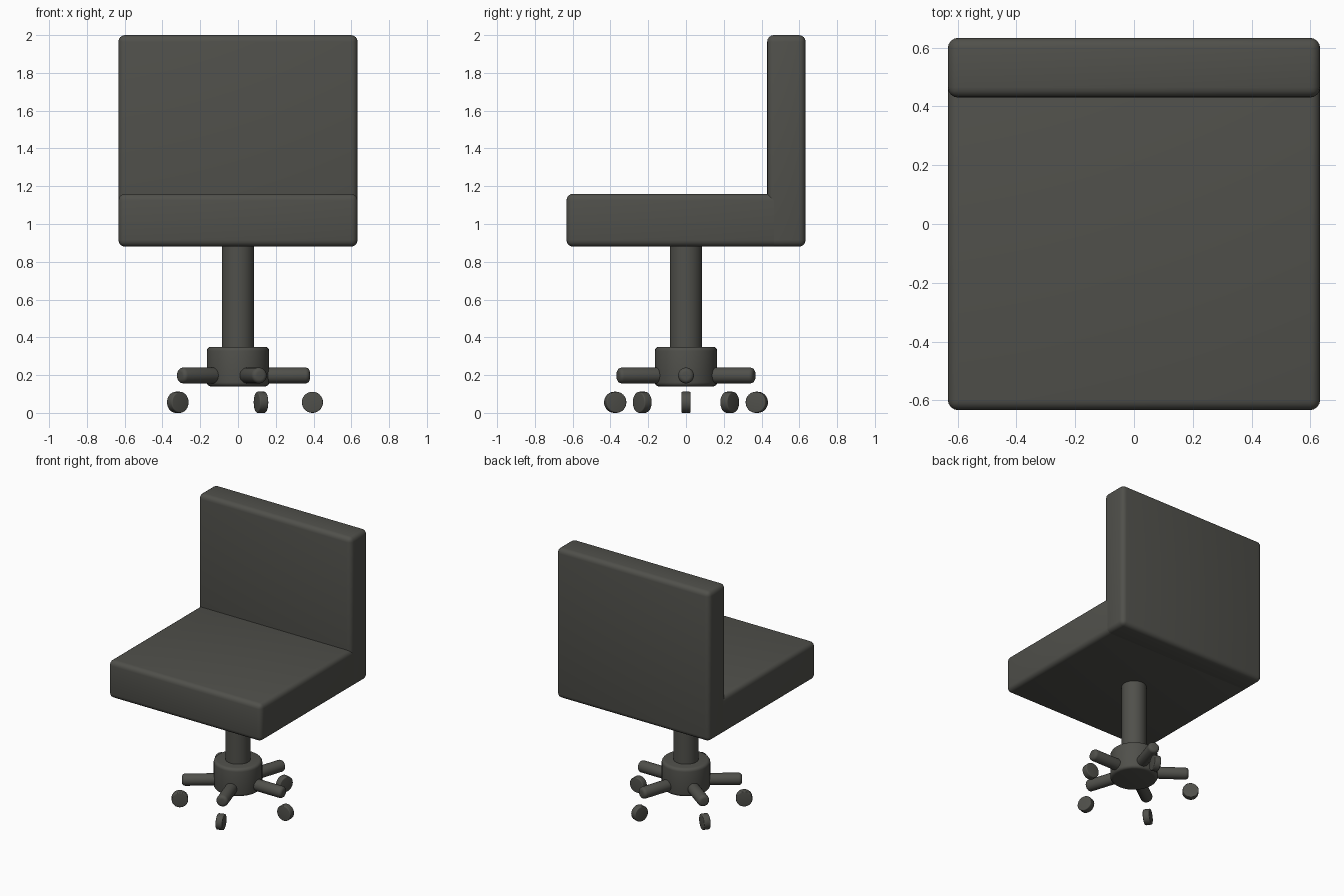
import bpy
import math
from mathutils import Vector

if "Cube" in bpy.data.objects:
    bpy.data.objects.remove(bpy.data.objects["Cube"])

dark = bpy.data.materials.new("dark_fabric")
dark.diffuse_color = (0.08, 0.08, 0.07, 1)
dark.use_nodes = True
dark.node_tree.nodes["Principled BSDF"].inputs["Base Color"].default_value = dark.diffuse_color


def finish(name, bevel, segments=4):
    """Name the active object, round its edges and shade it smooth."""
    ob = bpy.context.object
    ob.name = name
    ob.data.materials.append(dark)
    bpy.ops.object.transform_apply(location=False, rotation=False, scale=True)
    if bevel:
        mod = ob.modifiers.new("round", 'BEVEL')
        mod.width = bevel
        mod.segments = segments
        mod.limit_method = 'ANGLE'
        mod.angle_limit = math.radians(40)
        bpy.ops.object.modifier_apply(modifier=mod.name)
    bpy.ops.object.shade_smooth_by_angle(angle=math.radians(35))
    return ob


def box(name, lo, hi, bevel):
    lo, hi = Vector(lo), Vector(hi)
    bpy.ops.mesh.primitive_cube_add(size=1, location=(lo + hi) / 2)
    bpy.context.object.scale = hi - lo
    return finish(name, bevel)


def cylinder(name, radius, depth, loc, rot=(0, 0, 0), bevel=0.0):
    bpy.ops.mesh.primitive_cylinder_add(vertices=32, radius=radius, depth=depth,
                                        location=loc, rotation=rot)
    return finish(name, bevel)


# Cushions: the seat's rear edge is tucked inside the backrest
box("seat", (-0.633, -0.633, 0.88), (0.633, 0.50, 1.16), 0.035)
box("backrest", (-0.633, 0.43, 0.88), (0.633, 0.633, 2.0), 0.035)

# Central column and hub
cylinder("column", 0.086, 0.66, (0, 0, 0.60))
cylinder("hub", 0.165, 0.21, (0, 0, 0.245), bevel=0.022)

# Five radial legs, each with a wheel rolling outwards
for i in range(5):
    a = math.radians(72 * i)
    c, s = math.cos(a), math.sin(a)
    r_in, r_out = 0.09, 0.38
    mid = (r_in + r_out) / 2
    cylinder(f"leg_{i + 1}", 0.042, r_out - r_in, (mid * c, mid * s, 0.198),
             (0, math.pi / 2, a), bevel=0.022)
    cylinder(f"wheel_{i + 1}", 0.056, 0.048, (0.394 * c, 0.394 * s, 0.056),
             (math.pi / 2, 0, a), bevel=0.006)
